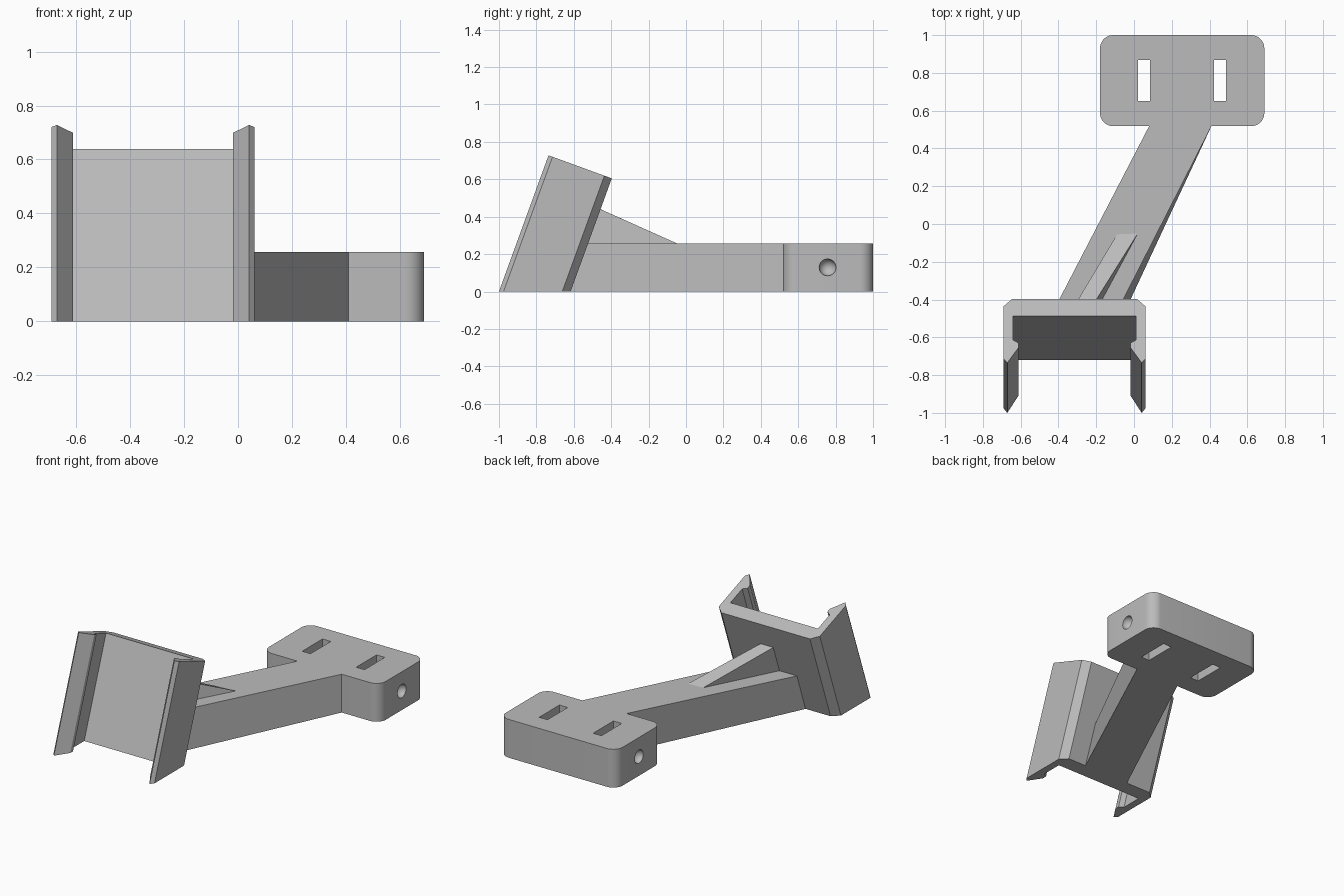
import bpy, bmesh, math
from mathutils import Vector

if "Cube" in bpy.data.objects:
    bpy.data.objects.remove(bpy.data.objects["Cube"])

grey = bpy.data.materials.new("plain grey")
grey.use_nodes = True
colour = (0.5, 0.5, 0.5, 1)
grey.diffuse_color = colour
grey.node_tree.nodes["Principled BSDF"].inputs["Base Color"].default_value = colour

TILT = math.radians(20)
BACK_Y, BACK_TOP = -0.617, 0.605   # back face of the clip: foot position and top height
HEIGHT = 0.258                     # thickness of plate and arm


def make(name, bm):
    bmesh.ops.recalc_face_normals(bm, faces=bm.faces[:])
    mesh = bpy.data.meshes.new(name)
    bm.to_mesh(mesh)
    bm.free()
    obj = bpy.data.objects.new(name, mesh)
    bpy.context.collection.objects.link(obj)
    mesh.materials.append(grey)
    return obj


def loft(name, start, end):
    """Solid between two matching closed outlines."""
    bm = bmesh.new()
    a = [bm.verts.new(p) for p in start]
    b = [bm.verts.new(p) for p in end]
    bm.faces.new(a)
    bm.faces.new(b[::-1])
    for i in range(len(a)):
        j = (i + 1) % len(a)
        bm.faces.new((a[i], a[j], b[j], b[i]))
    return make(name, bm)


def box(name, x0, x1, y0, y1, z0, z1):
    ring = [(x0, y0), (x1, y0), (x1, y1), (x0, y1)]
    return loft(name, [(x, y, z0) for x, y in ring], [(x, y, z1) for x, y in ring])


def cut(target, cutter):
    cutter.hide_render = True
    mod = target.modifiers.new("cut", "BOOLEAN")
    mod.operation, mod.solver, mod.object = "DIFFERENCE", "EXACT", cutter
    bpy.context.view_layer.objects.active = target
    bpy.ops.object.modifier_apply(modifier=mod.name)
    bpy.data.objects.remove(cutter)


# Mounting plate with rounded corners
LEFT, RIGHT, NEAR, FAR, R = -0.18, 0.69, 0.518, 1.0, 0.07
outline = []
for k, (cx, cy) in enumerate([(RIGHT - R, FAR - R), (LEFT + R, FAR - R),
                              (LEFT + R, NEAR + R), (RIGHT - R, NEAR + R)]):
    for s in range(11):
        a = math.radians(90 * k + 9 * s)
        outline.append((cx + R * math.cos(a), cy + R * math.sin(a)))
plate = loft("mounting_plate", [(x, y, 0) for x, y in outline],
             [(x, y, HEIGHT) for x, y in outline])

# Two slots through the plate
for x in (0.053, 0.455):
    cut(plate, box("slot_cutter", x - 0.031, x + 0.031, 0.652, 0.868, -0.1, 0.4))

# Round dimples in both ends
for x in (LEFT, RIGHT):
    bm = bmesh.new()
    bmesh.ops.create_uvsphere(bm, u_segments=32, v_segments=16, radius=0.045)
    bmesh.ops.translate(bm, verts=bm.verts[:], vec=(x, 0.757, HEIGHT / 2))
    cut(plate, make("dimple_cutter", bm))


def on_back(x, z):
    """Point on the leaning back face of the clip."""
    return Vector((x, BACK_Y + z * math.tan(TILT), z))


def strut(name, start, end):
    """Loft whose far end runs a little way into the clip."""
    loft(name, start, [Vector(p).lerp(q, 1.04) for p, q in zip(start, end)])


# Slanted arm between plate and clip
strut("arm",
      [(0.08, NEAR, 0), (0.41, NEAR, 0), (0.41, NEAR, HEIGHT), (0.08, NEAR, HEIGHT)],
      [on_back(-0.46, 0), on_back(-0.12, 0), on_back(-0.12, HEIGHT), on_back(-0.46, HEIGHT)])

# Wedge rib on top of the arm
bm = bmesh.new()
tips = [Vector((-0.09, -0.055, HEIGHT)), Vector((0.02, -0.05, HEIGHT))]
ends = []
for tip, x in zip(tips, (-0.33, -0.235)):
    ends.append([bm.verts.new(tip)] +
                [bm.verts.new(tip.lerp(on_back(x, z), 1.04)) for z in (HEIGHT, 0.44)])
for side in ends:
    bm.faces.new(side)
for i in range(3):
    j = (i + 1) % 3
    bm.faces.new((ends[0][i], ends[0][j], ends[1][j], ends[1][i]))
make("rib", bm)

# Leaning clip: half profile (offset from its middle, depth from the back), mirrored
half = [(0.33, 0), (0.376, 0.042), (0.376, 0.337), (0.356, 0.36), (0.297, 0.275),
        (0.297, 0.248), (0.326, 0.23), (0.326, 0.097)]
profile = half + [(-x, d) for x, d in reversed(half)]
MID = -0.315
foot = [(MID + x, BACK_Y - d / math.cos(TILT), 0) for x, d in profile]
head = [(MID + x, BACK_Y + BACK_TOP * math.tan(TILT) - d * math.cos(TILT),
         BACK_TOP + d * math.sin(TILT)) for x, d in profile]
loft("clip", foot, head)

# Smooth only the rounded parts
bpy.ops.object.select_all(action="DESELECT")
plate.select_set(True)
bpy.context.view_layer.objects.active = plate
bpy.ops.object.shade_smooth_by_angle(angle=math.radians(30))
